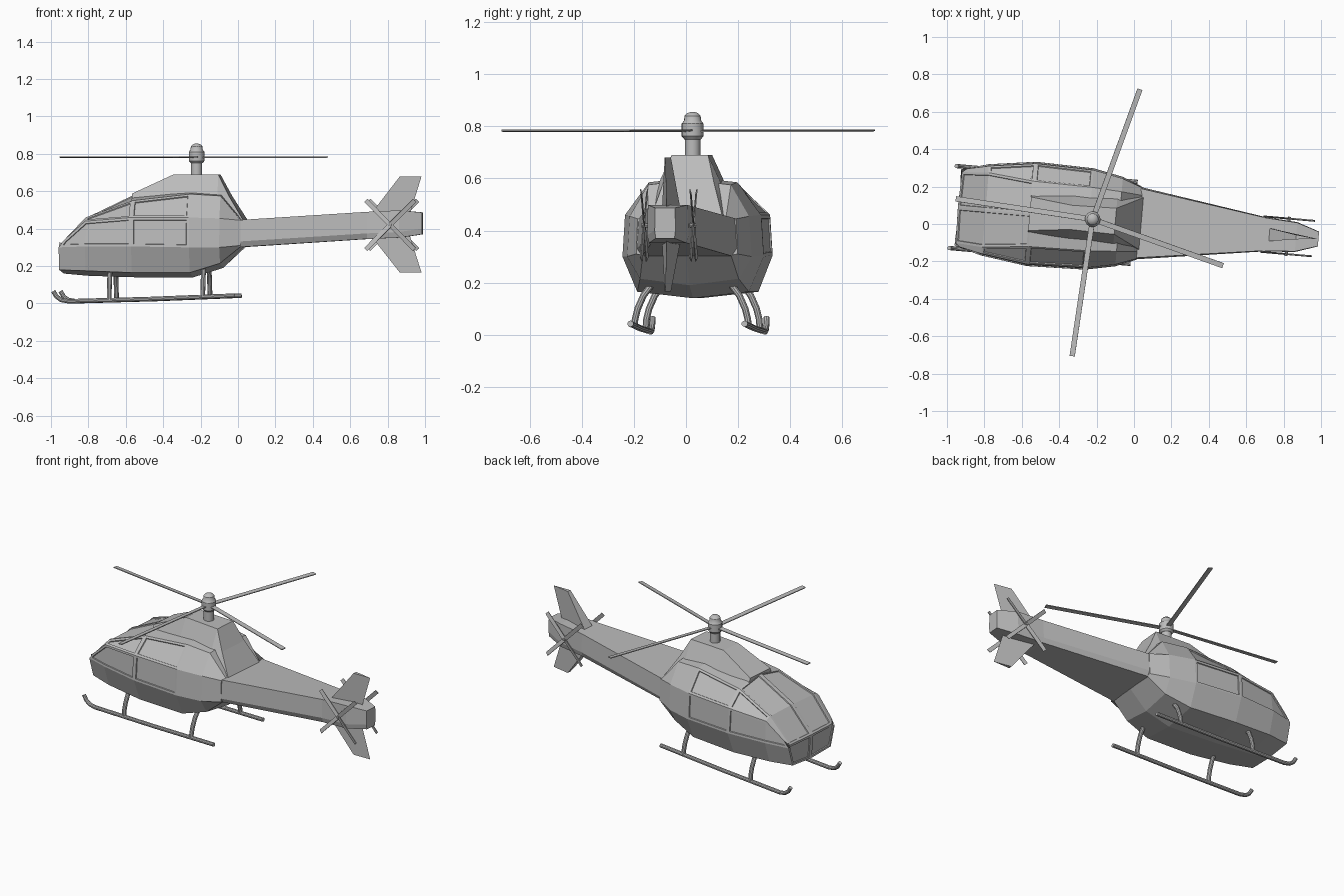
import bpy, bmesh
from math import radians, sin, cos, pi
from mathutils import Matrix, Vector

default_cube = bpy.data.objects.get("Cube")
if default_cube:
    bpy.data.objects.remove(default_cube, do_unlink=True)

# The aircraft is built along x, nose at -x, then yawed slightly
YAW = Matrix.Translation((0, 0.006, 0)) @ Matrix.Rotation(radians(-5), 4, 'Z')

grey = bpy.data.materials.new("plain grey")
grey.use_nodes = True
colour = (0.5, 0.5, 0.5, 1)
grey.diffuse_color = colour
grey.node_tree.nodes["Principled BSDF"].inputs["Base Color"].default_value = colour


def finish(name, bm, smooth=False):
    """Turn a bmesh into a placed, coloured object."""
    bmesh.ops.recalc_face_normals(bm, faces=bm.faces)
    mesh = bpy.data.meshes.new(name)
    bm.to_mesh(mesh)
    bm.free()
    mesh.materials.append(grey)
    obj = bpy.data.objects.new(name, mesh)
    bpy.context.collection.objects.link(obj)
    obj.matrix_world = YAW
    if smooth:
        bpy.ops.object.select_all(action='DESELECT')
        obj.select_set(True)
        bpy.context.view_layer.objects.active = obj
        bpy.ops.object.shade_smooth_by_angle(angle=radians(35))
    return obj


def skin(bm, rings, caps=True):
    """Bridge closed rings; return the side faces as rows of quads."""
    loops = [[bm.verts.new(p) for p in ring] for ring in rings]
    rows = []
    for a, b in zip(loops, loops[1:]):
        n = len(a)
        rows.append([bm.faces.new((a[i], a[(i + 1) % n], b[(i + 1) % n], b[i]))
                     for i in range(n)])
    if caps:
        bm.faces.new(loops[0])
        bm.faces.new(loops[-1])
    return loops, rows


def loft(name, rings):
    bm = bmesh.new()
    skin(bm, rings)
    return finish(name, bm)


def lathe(name, profile, place, sides=16):
    """Solid of revolution from (radius, height) pairs."""
    bm = bmesh.new()
    skin(bm, [[place @ Vector((r * cos(2 * pi * i / sides), r * sin(2 * pi * i / sides), h))
               for i in range(sides)] for r, h in profile])
    return finish(name, bm, smooth=True)


def tube(name, points, radius, sides=10):
    """Round tube swept along a path."""
    path = [Vector(p) for p in points]
    bm = bmesh.new()
    rings = []
    for i, p in enumerate(path):
        along = (path[min(i + 1, len(path) - 1)] - path[max(i - 1, 0)]).normalized()
        across = along.cross(Vector((0, 1, 0)) if abs(along.y) < 0.7 else Vector((1, 0, 0))).normalized()
        up = along.cross(across)
        rings.append([p + radius * (across * cos(2 * pi * k / sides) + up * sin(2 * pi * k / sides))
                      for k in range(sides)])
    skin(bm, rings)
    return finish(name, bm, smooth=True)


def box(name, size, place):
    bm = bmesh.new()
    bmesh.ops.create_cube(bm, size=1, matrix=place @ Matrix.Diagonal((*size, 1)))
    return finish(name, bm)


# Fuselage: lengthwise rails of (x, half width, height), nose to boom
stations = (-0.80, -0.55, -0.24, -0.08, 0.03)


def rail(first, widths, heights):
    return [first] + list(zip(stations, widths, heights))


zero = (0, 0, 0, 0, 0)
rails = [
    rail((-0.935, 0, 0.16), zero, (0.148, 0.14, 0.14, 0.19, 0.30)),
    rail((-0.945, 0.17, 0.18), (0.205, 0.225, 0.215, 0.19, 0.17), (0.175, 0.165, 0.165, 0.215, 0.305)),
    rail((-0.945, 0.205, 0.30), (0.245, 0.28, 0.272, 0.24, 0.195), (0.305, 0.305, 0.30, 0.30, 0.31)),
    rail((-0.915, 0.21, 0.34), (0.235, 0.27, 0.262, 0.23, 0.19), (0.44, 0.46, 0.46, 0.455, 0.445)),
    rail((-0.94, 0.19, 0.315), (0.20, 0.175, 0.17, 0.16, 0.15), (0.46, 0.55, 0.585, 0.575, 0.447)),
    rail((-0.945, 0, 0.315), zero, (0.465, 0.585, 0.605, 0.595, 0.45)),
]
rings = []
for half in zip(*rails):
    mirrored = [(x, -y, z) for x, y, z in half[-2:0:-1]]
    rings.append(list(half) + mirrored)
bm = bmesh.new()
loops, rows = skin(bm, rings, caps=False)
bm.faces.new(loops[-1])
front = loops[0]
nose_panels = [[bm.faces.new(front[:6])], [bm.faces.new(front[5:] + front[:1])]]
bmesh.ops.recalc_face_normals(bm, faces=bm.faces)

# Recessed glazing and door panels: (rail strip, station spans)
panels = list(nose_panels)
for strip, spans in ((2, (0, 1)), (2, (2,)), (3, (1,)), (3, (2,)), (4, (0, 1))):
    for side in (strip, 9 - strip):
        panels.append([rows[s][side] for s in spans])
for faces in panels:
    bmesh.ops.inset_region(bm, faces=faces, thickness=0.013, use_even_offset=True)
    bmesh.ops.inset_region(bm, faces=faces, thickness=0.002, depth=-0.006, use_even_offset=True)
finish("fuselage", bm)


def trapezoid(x, low, high, bottom, top):
    return [(x, -low, bottom), (x, low, bottom), (x, high, top), (x, -high, top)]


# Engine cowling and tail boom
loft("engine_cowling", [
    trapezoid(-0.56, 0.10, 0.09, 0.55, 0.588),
    trapezoid(-0.34, 0.12, 0.065, 0.57, 0.69),
    trapezoid(-0.10, 0.13, 0.07, 0.56, 0.69),
    trapezoid(-0.04, 0.14, 0.10, 0.50, 0.575),
    trapezoid(0.04, 0.15, 0.14, 0.40, 0.445)])


def boom_section(x, width, bottom, top):
    side = [(width * 0.9, bottom), (width, bottom + 0.03), (width * 0.96, top)]
    return [(x, y, z) for y, z in side] + [(x, -y, z) for y, z in reversed(side)]


loft("tail_boom", [
    boom_section(0.0, 0.197, 0.30, 0.445),
    boom_section(0.70, 0.092, 0.345, 0.49),
    boom_section(0.87, 0.08, 0.352, 0.498),
    boom_section(0.99, 0.04, 0.37, 0.487)])


# Fins: blunt leading edge tapering to a sharp trailing edge
def fin_section(lead, trail, thick, z):
    return [(lead, -thick, z), (lead, thick, z), (trail, 0, z)]


for name, root, tip in (("upper_fin", 0.47, 0.68), ("lower_fin", 0.37, 0.165)):
    loft(name, [fin_section(0.71, 0.92, 0.037, root), fin_section(0.87, 0.985, 0.012, tip)])

# Tail rotors on both sides of the boom
tail_hub = Vector((0.825, 0, 0.42))
lathe("tail_rotor_shaft", [(0.008, -0.105), (0.008, 0.105)],
      Matrix.Translation(tail_hub) @ Matrix.Rotation(pi / 2, 4, 'X'), 8)
for side, label in ((1, "left"), (-1, "right")):
    for k in range(4):
        place = (Matrix.Translation(tail_hub + Vector((0, side * 0.095, 0)))
                 @ Matrix.Rotation(radians(45 + 90 * k), 4, 'Y')
                 @ Matrix.Translation((0.095, 0, 0)) @ Matrix.Rotation(radians(15), 4, 'X'))
        box(f"{label}_tail_rotor_blade_{k + 1}", (0.18, 0.004, 0.024), place)

# Main rotor mast, hub and blades
mast = Matrix.Translation((-0.222, 0, 0))
lathe("rotor_mast", [(0.03, 0.66), (0.03, 0.765)], mast)
lathe("rotor_hub", [(0.032, 0.75), (0.042, 0.762), (0.042, 0.81), (0.033, 0.822),
                    (0.031, 0.84), (0.022, 0.85), (0.008, 0.855)], mast)
for k, angle in enumerate((75, -14.6, 266.5, 176.5)):
    place = (mast @ Matrix.Translation((0, 0, 0.783)) @ Matrix.Rotation(radians(angle), 4, 'Z')
             @ Matrix.Translation((0.38, 0, 0)) @ Matrix.Rotation(radians(6), 4, 'X'))
    box(f"main_rotor_blade_{k + 1}", (0.72, 0.028, 0.005), place)

# Landing skids with upturned tips and bowed struts
for side, label in ((1, "left"), (-1, "right")):
    y = side * 0.22
    tube(f"{label}_skid", [(-0.972, y, 0.066), (-0.955, y, 0.037), (-0.93, y, 0.019),
                           (-0.89, y, 0.012), (-0.45, y, 0.024), (0, y, 0.042)], 0.012)
    for place, x, foot in (("front", -0.672, 0.02), ("rear", -0.17, 0.036)):
        tube(f"{label}_{place}_strut", [(x, side * 0.155, 0.19), (x, side * 0.185, 0.15),
                                       (x, side * 0.207, 0.10), (x, side * 0.217, 0.06),
                                       (x, y, foot)], 0.013)
